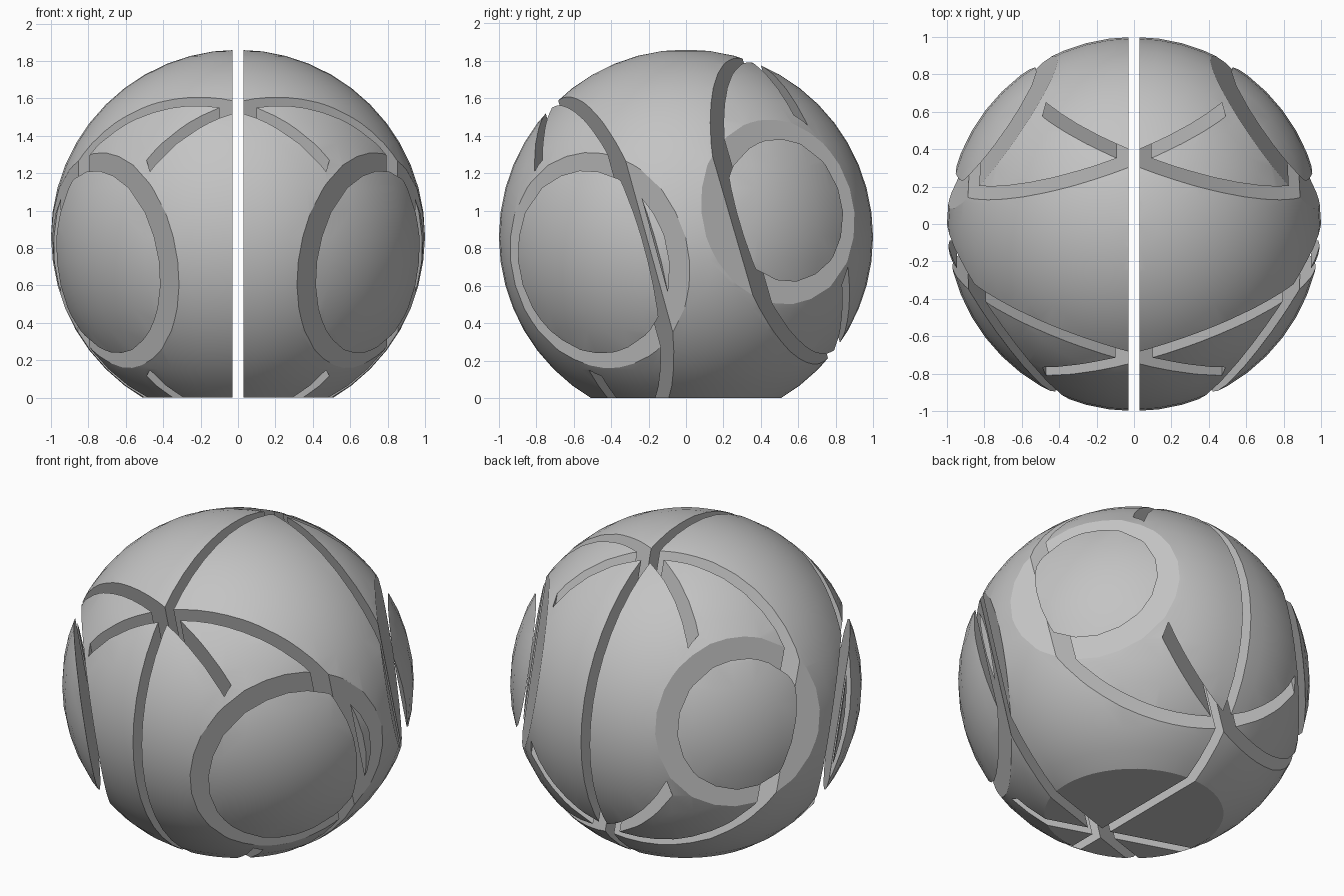
import bpy
import bmesh
import math
from mathutils import Vector, Matrix

CENTRE = Vector((0, 0, 0.86))
GAP = 0.06
REACH = 2.8

cube = bpy.data.objects.get("Cube")
if cube:
    bpy.data.objects.remove(cube, do_unlink=True)

# Single grey plastic
grey = bpy.data.materials.new("plain_grey")
grey.use_nodes = True
colour = (0.55, 0.55, 0.55, 1)
grey.diffuse_color = colour
grey.node_tree.nodes["Principled BSDF"].inputs["Base Color"].default_value = colour


def add_object(name, bm):
    mesh = bpy.data.meshes.new(name)
    bm.to_mesh(mesh)
    bm.free()
    obj = bpy.data.objects.new(name, mesh)
    mesh.materials.append(grey)
    bpy.context.collection.objects.link(obj)
    return obj


def slab(name, normal, near, far, side=(1, 0, 0), end_x=None):
    """Flat plate between two parallel planes, optionally stopping at end_x."""
    n = Vector(normal).normalized()
    side = Vector(side)
    u = (side - n * side.dot(n)).normalized()
    v = n.cross(u)
    middle = (near + far) / 2
    shift = 0
    if end_x is not None:
        shift = (end_x - middle * n.x) / u.x + REACH / 2
    origin = CENTRE + n * middle + u * shift
    frame = Matrix((u, v, n)).transposed().to_4x4()
    size = Matrix.Diagonal((REACH, REACH, far - near, 1))
    bm = bmesh.new()
    bmesh.ops.create_cube(bm, size=1, matrix=Matrix.Translation(origin) @ frame @ size)
    obj = add_object(name, bm)
    obj.hide_render = True
    return obj


# Ball body
bm = bmesh.new()
bmesh.ops.create_uvsphere(bm, u_segments=48, v_segments=24, radius=1,
                          matrix=Matrix.Translation(CENTRE))
ball = add_object("split_ball", bm)

# Flat base and centre split
cutters = [
    slab("base_cutter", (0, 0, -1), 0.86, 1.3),
    slab("centre_split_cutter", (1, 0, 0), -GAP / 2, GAP / 2, side=(0, 1, 0)),
]

# Tilted slits and side caps, mirrored left and right
for label, s in (("left", 1), ("right", -1)):
    for place, tilt, offset in (("front", (-0.33, 1, 0.274), -0.525),
                                ("back", (0.36, 1, 0.285), 0.617)):
        n = Vector((s * tilt[0], tilt[1], tilt[2]))
        d = offset / n.length
        cutters.append(slab(f"{label}_{place}_slit_cutter", n, d - GAP / 2, d + GAP / 2,
                            side=(s, 0, 0), end_x=-0.48 * s))
    for place, f, near, far in (("front", -1, 0.811, 0.868),
                                ("back", 1, 0.865, 0.921)):
        cutters.append(slab(f"{label}_{place}_cap_cutter",
                            (s * 0.81, f * 0.567, f * 0.153), near, far,
                            side=(0, 0, 1)))

# Cut the ball, then drop the helpers
bpy.ops.object.select_all(action='DESELECT')
bpy.context.view_layer.objects.active = ball
ball.select_set(True)
for cutter in cutters:
    cut = ball.modifiers.new(cutter.name, 'BOOLEAN')
    cut.operation = 'DIFFERENCE'
    cut.solver = 'EXACT'
    cut.object = cutter
    bpy.ops.object.modifier_apply(modifier=cut.name)
for cutter in cutters:
    bpy.data.objects.remove(cutter, do_unlink=True)

# Smooth shell with crisp cut edges
bpy.ops.object.shade_smooth_by_angle(angle=math.radians(22))
